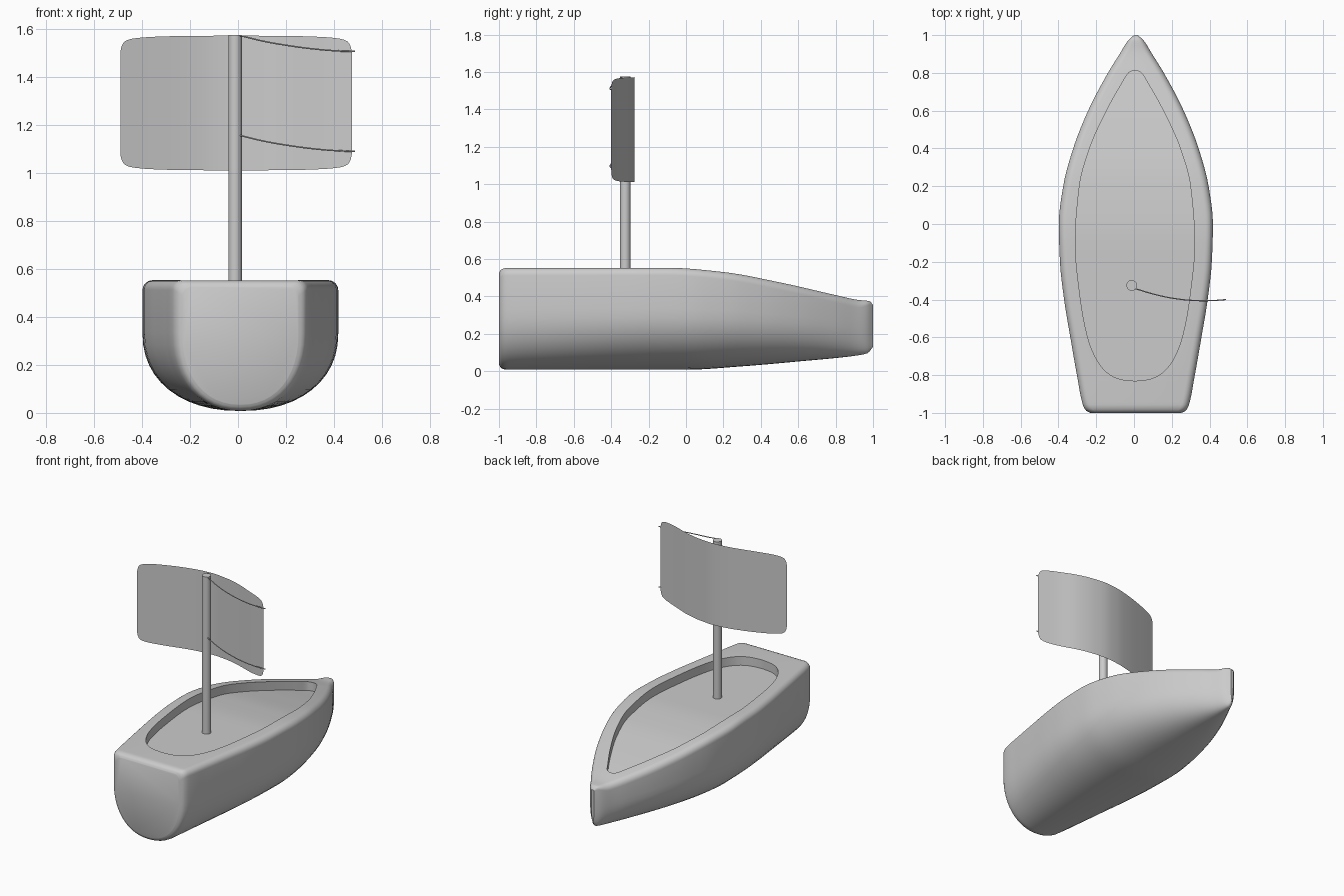
import bpy, bmesh
from math import sin, cos, pi

if "Cube" in bpy.data.objects:
    bpy.data.objects.remove(bpy.data.objects["Cube"])


def interp(keys, x):
    """Smooth monotone curve through (x, value) keys."""
    n = len(keys)
    if x <= keys[0][0]:
        return keys[0][1]
    if x >= keys[-1][0]:
        return keys[-1][1]
    d = [(keys[i + 1][1] - keys[i][1]) / (keys[i + 1][0] - keys[i][0]) for i in range(n - 1)]
    m = [d[0]] + [2 * a * b / (a + b) if a * b > 0 else 0 for a, b in zip(d, d[1:])] + [d[-1]]
    i = max(k for k in range(n - 1) if keys[k][0] <= x)
    h = keys[i + 1][0] - keys[i][0]
    t = (x - keys[i][0]) / h
    return ((1 + 2 * t) * (1 - t) ** 2 * keys[i][1] + t * (1 - t) ** 2 * h * m[i]
            + t * t * (3 - 2 * t) * keys[i + 1][1] + t * t * (t - 1) * h * m[i + 1])


def loft(name, rings, closed=True):
    """Skin a list of point rings; closed rings get end caps."""
    bm = bmesh.new()
    rows = [[bm.verts.new(p) for p in r] for r in rings]
    n = len(rows[0])
    for a, b in zip(rows, rows[1:]):
        for i in range(n if closed else n - 1):
            j = (i + 1) % n
            bm.faces.new((a[i], a[j], b[j], b[i]))
    if closed:
        bm.faces.new(rows[0])
        bm.faces.new(rows[-1])
    bmesh.ops.recalc_face_normals(bm, faces=bm.faces)
    me = bpy.data.meshes.new(name)
    bm.to_mesh(me)
    bm.free()
    ob = bpy.data.objects.new(name, me)
    bpy.context.collection.objects.link(ob)
    return ob


def activate(ob):
    bpy.ops.object.select_all(action='DESELECT')
    ob.select_set(True)
    bpy.context.view_layer.objects.active = ob


def smooth(ob):
    activate(ob)
    bpy.ops.object.shade_smooth_by_angle(angle=0.6)


# Hull lines: half width, deck height and keel height along y
WIDTH = [(-1, .24), (-.99, .262), (-.96, .28), (-.8, .312), (-.6, .347), (-.4, .38), (-.2, .402),
         (0, .408), (.2, .385), (.4, .332), (.6, .253), (.8, .148), (.9, .086), (.97, .042), (1, .01)]
DECK = [(-1, .525), (-.99, .542), (-.96, .552), (-.1, .553), (.2, .53), (.5, .475), (.8, .407),
        (.92, .381), (.98, .375), (1, .355)]
KEEL = [(-1, .035), (-.99, .018), (-.96, .008), (0, .008), (.3, .026), (.6, .052), (.9, .082),
        (.97, .096), (1, .13)]


def hull_ring(y):
    w, top, bot = interp(WIDTH, y), interp(DECK, y), interp(KEEL, y)
    f = min(.04, w * .6)
    side = []
    for i in range(13):
        a = i / 12 * pi / 2
        side.append((w * sin(a) ** (2 / 2.2), bot + .6 * (top - bot) * (1 - max(cos(a), 0) ** (2 / 2.2))))
    for i in range(7):
        a = i / 6 * pi / 2
        side.append((w - f + f * cos(a), top - f + f * sin(a)))
    return ([(.01 + x, y, z) for x, z in side]
            + [(.01 - x, y, z) for x, z in reversed(side[1:])])


hull = loft("hull", [hull_ring(-cos(pi * i / 64)) for i in range(65)])

# Sunken deck, cut parallel to the sheer line
WELL = [(-.83, .01), (-.825, .06), (-.81, .11), (-.77, .165), (-.7, .212), (-.6, .25), (-.4, .288),
        (-.1, .316), (.2, .294), (.4, .24), (.6, .15), (.75, .066), (.8, .034), (.813, .01)]


def well_ring(y):
    r, z = interp(WELL, y), interp(DECK, y) - .06
    return [(.005 - r, y, z), (.005 + r, y, z), (.005 + r, y, .8), (.005 - r, y, .8)]


cutter = loft("well_cutter", [well_ring(-.0085 - .8215 * cos(pi * i / 56)) for i in range(57)])
cutter.hide_render = True
activate(hull)
mod = hull.modifiers.new("well", 'BOOLEAN')
mod.operation, mod.solver, mod.object = 'DIFFERENCE', 'EXACT', cutter
bpy.ops.object.modifier_apply(modifier="well")
bpy.data.objects.remove(cutter)
smooth(hull)

# Mast
bpy.ops.mesh.primitive_cylinder_add(vertices=32, radius=.028, depth=1.125, location=(-.012, -.325, 1.0125))
mast = bpy.context.object
mast.name = "mast"
smooth(mast)

# Square sail: bowed sheet with rounded corners
BOW = [(-.49, -.397), (-.35, -.35), (-.2, -.305), (-.1, -.283), (0, -.274), (.1, -.283),
       (.2, -.305), (.35, -.36), (.475, -.4)]
HEIGHT = [(0, .215), (.006, .24), (.02, .258), (.05, .268), (.12, .275), (.24, .279), (.48, .281)]
cols = []
for i in range(49):
    x = -.008 - .482 * cos(pi * i / 48)
    h = interp(HEIGHT, min(x + .49, .474 - x))
    cols.append([(x, interp(BOW, x), 1.291 + h * (2 * j / 8 - 1)) for j in range(9)])
smooth(loft("sail", cols, closed=False))

# Two ropes from mast to sail edge
PATH = [(.01, -.343, 1.572), (.1, -.37, 1.55), (.2, -.392, 1.532), (.32, -.405, 1.516),
        (.42, -.405, 1.508), (.488, -.4, 1.506)]
for name, drop in (("upper_rope", 0), ("lower_rope", .416)):
    cu = bpy.data.curves.new(name, 'CURVE')
    cu.dimensions = '3D'
    cu.bevel_depth = .003
    cu.use_fill_caps = True
    sp = cu.splines.new('BEZIER')
    sp.bezier_points.add(len(PATH) - 1)
    for bp, (x, y, z) in zip(sp.bezier_points, PATH):
        bp.co = (x, y, z - drop)
        bp.handle_left_type = bp.handle_right_type = 'AUTO'
    bpy.context.collection.objects.link(bpy.data.objects.new(name, cu))
